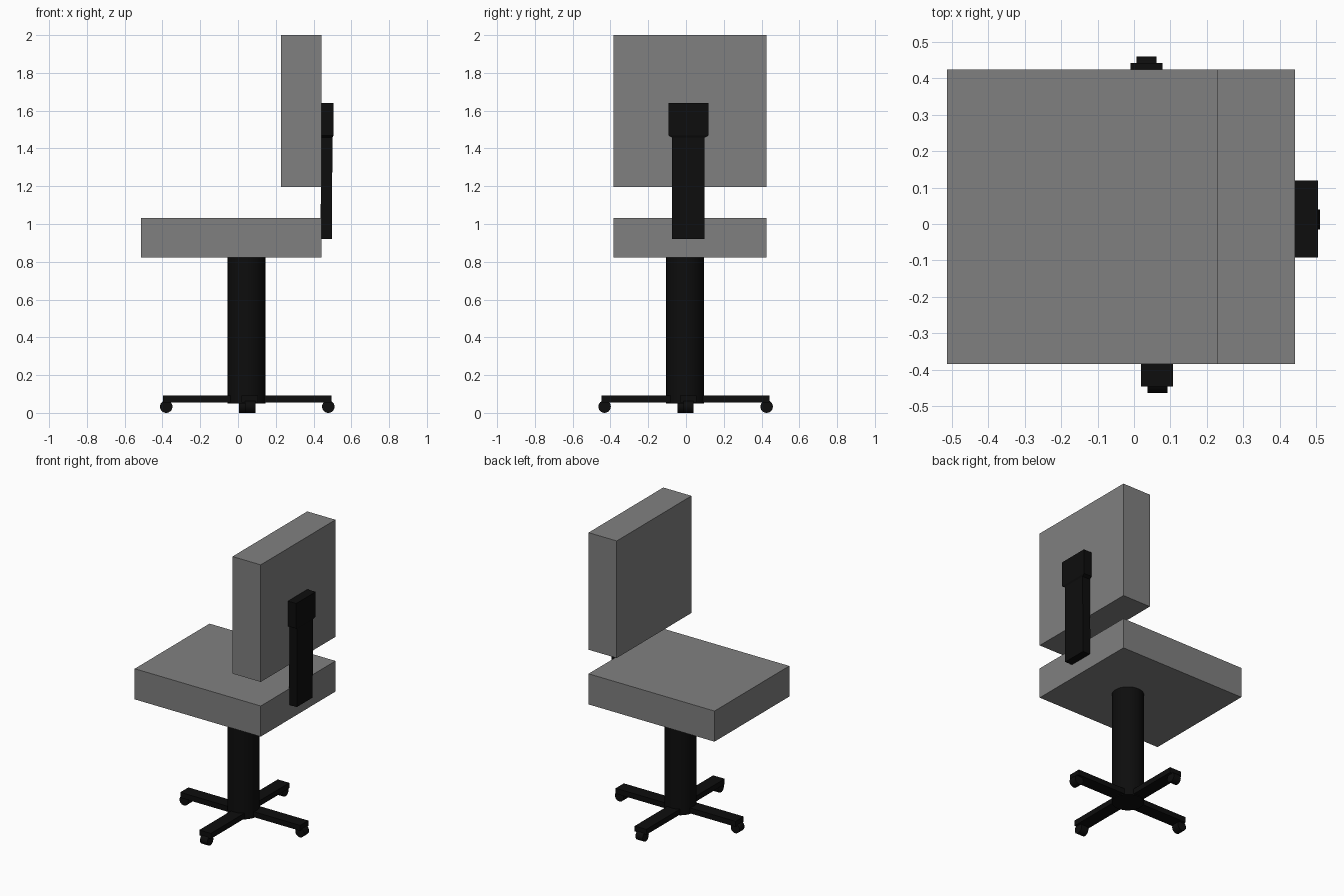
import bpy
from math import pi
from mathutils import Vector, Matrix

if "Cube" in bpy.data.objects:
    bpy.data.objects.remove(bpy.data.objects["Cube"])


def material(name, v):
    mat = bpy.data.materials.new(name)
    mat.diffuse_color = (v, v, v, 1)
    mat.use_nodes = True
    mat.node_tree.nodes["Principled BSDF"].inputs["Base Color"].default_value = mat.diffuse_color
    return mat


black = material("black", 0.004)
grey = material("grey", 0.216)


def box(name, lo, hi, mat, turn=None):
    lo, hi = Vector(lo), Vector(hi)
    bpy.ops.mesh.primitive_cube_add(size=1)
    ob = bpy.context.object
    ob.name = name
    ob.data.transform(Matrix.Translation((lo + hi) / 2) @ Matrix.Diagonal((*(hi - lo), 1)))
    if turn:
        ob.data.transform(turn)
    ob.data.materials.append(mat)
    return ob


def cylinder(name, radius, depth, sides, place):
    bpy.ops.mesh.primitive_cylinder_add(vertices=sides, radius=radius, depth=depth)
    ob = bpy.context.object
    ob.name = name
    ob.data.transform(place)
    ob.data.materials.append(black)
    bpy.ops.object.shade_smooth_by_angle()
    return ob


# Cushions
box("seat", (-0.514, -0.385, 0.822), (0.442, 0.425, 1.032), grey)
box("backrest", (0.228, -0.385, 1.197), (0.442, 0.425, 2.0), grey)

# Back support: leaning bar, sloped shoulder and wider head, lofted from rings
rings = [(0.92, 0.436, 0.497, -0.073, 0.099),
         (1.457, 0.442, 0.500, -0.073, 0.099),
         (1.468, 0.443, 0.505, -0.092, 0.119),
         (1.64, 0.443, 0.506, -0.092, 0.119)]
verts, faces = [], [(3, 2, 1, 0)]
for z, x0, x1, y0, y1 in rings:
    verts += [(x0, y0, z), (x1, y0, z), (x1, y1, z), (x0, y1, z)]
for r in range(len(rings) - 1):
    for i in range(4):
        a, b = r * 4 + i, r * 4 + (i + 1) % 4
        faces.append((a, b, b + 4, a + 4))
n = len(verts)
faces.append((n - 4, n - 3, n - 2, n - 1))
mesh = bpy.data.meshes.new("back_support")
mesh.from_pydata(verts, [], faces)
mesh.materials.append(black)
bpy.context.collection.objects.link(bpy.data.objects.new("back_support", mesh))

# Central column
cylinder("column", 0.1, 0.775, 32, Matrix.Translation((0.045, -0.005, 0.4375)))

# Four base arms with casters, each slightly offset sideways (pinwheel layout)
for i in range(4):
    turn = Matrix.Translation((0.049, -0.002, 0)) @ Matrix.Rotation(i * pi / 2, 4, 'Z')
    box(f"base_arm_{i + 1}", (0, -0.030, 0.055), (0.445, 0.058, 0.092), black, turn)
    cylinder(f"caster_{i + 1}", 0.033, 0.055, 24,
             turn @ Matrix.Translation((0.429, 0.015, 0.033)) @ Matrix.Rotation(pi / 2, 4, 'X'))
